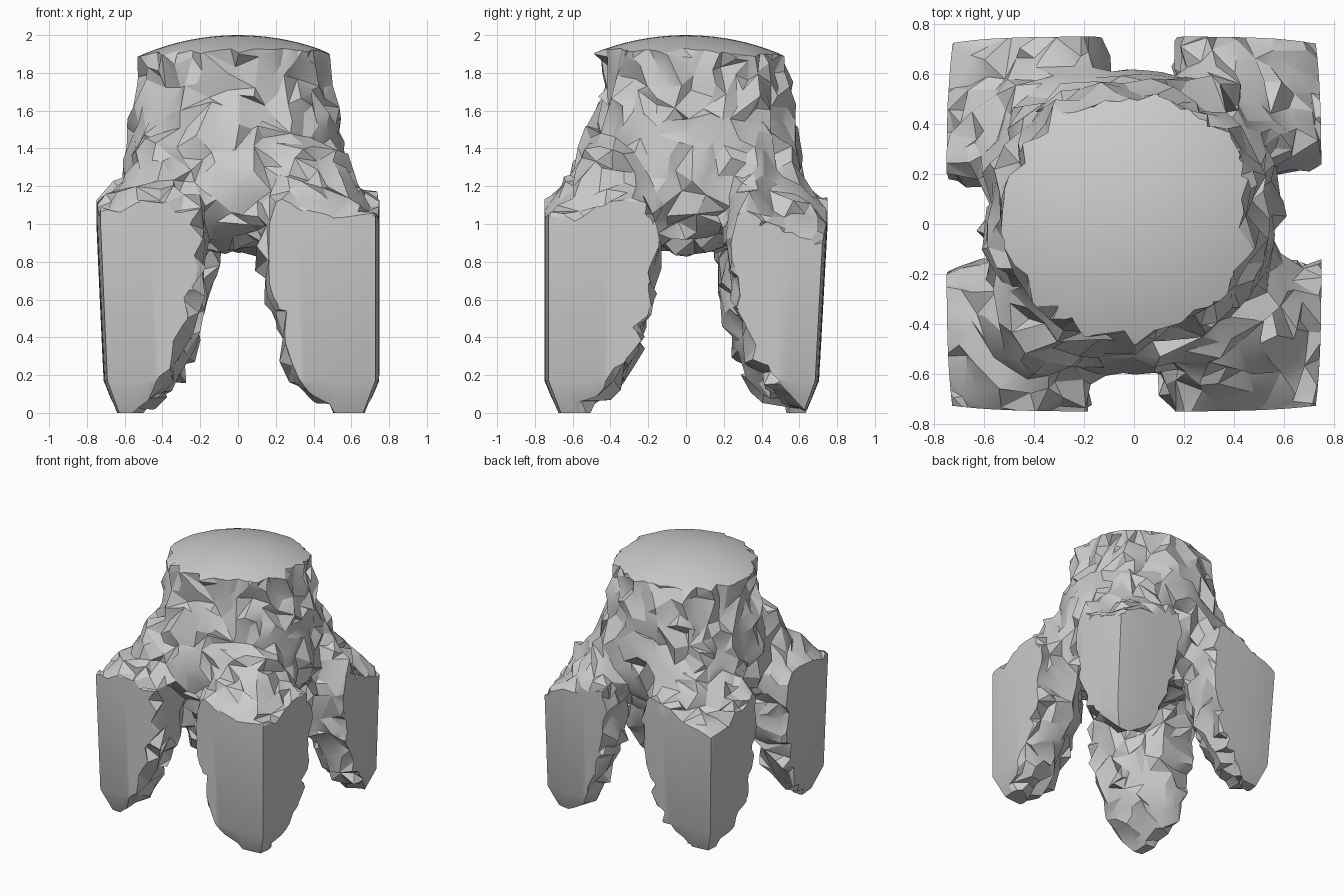
import bpy, bmesh, math, random
from mathutils import Vector

random.seed(7)
if "Cube" in bpy.data.objects:
    bpy.data.objects.remove(bpy.data.objects["Cube"])

stone = bpy.data.materials.new("grey stone")
stone.use_nodes = True
GREY = (0.6, 0.6, 0.6, 1)
stone.diffuse_color = GREY
stone.node_tree.nodes["Principled BSDF"].inputs["Base Color"].default_value = GREY


def loft(bm, rings):
    """Skin a stack of equal-sided rings and cap both ends."""
    loops = [[bm.verts.new(p) for p in ring] for ring in rings]
    n = len(loops[0])
    for a, b in zip(loops, loops[1:]):
        for i in range(n):
            j = (i + 1) % n
            bm.faces.new((a[i], a[j], b[j], b[i]))
    bm.faces.new(loops[0][::-1])
    bm.faces.new(loops[-1])


def add_object(name, bm):
    bmesh.ops.recalc_face_normals(bm, faces=bm.faces)
    mesh = bpy.data.meshes.new(name)
    bm.to_mesh(mesh)
    bm.free()
    obj = bpy.data.objects.new(name, mesh)
    bpy.context.collection.objects.link(obj)
    return obj


def bake(obj):
    """Replace the mesh by its modified version."""
    graph = bpy.context.evaluated_depsgraph_get()
    mesh = bpy.data.meshes.new_from_object(obj.evaluated_get(graph))
    obj.modifiers.clear()
    obj.data = mesh


def chip(obj, low, high, slide):
    """Push each vertex in or out at random, and a little sideways."""
    bm = bmesh.new()
    bm.from_mesh(obj.data)
    bm.normal_update()
    for v in bm.verts:
        side = Vector([random.uniform(-slide, slide) for _ in range(3)])
        v.co += v.normal * random.uniform(low, high) + side
    bm.to_mesh(obj.data)
    bm.free()


def body_ring(z, r, cx, cy, power, sides=32):
    ring = []
    for i in range(sides):
        a = math.tau * i / sides
        c, s = math.cos(a), math.sin(a)
        k = r / (abs(c) ** power + abs(s) ** power) ** (1 / power)
        ring.append((cx + k * c, cy + k * s, z))
    return ring


def leg_ring(z, inner, outer, corner, sx, sy, dx, dy, drop):
    ix, iy = inner + dx, inner + dy
    mx, my = ix + 0.4 * (outer - ix), iy + 0.4 * (outer - iy)
    plan = [(ix + 0.06, outer), (ix, outer - 0.12), (ix, my),
            (mx, iy), (outer - 0.12, iy), (outer, iy + 0.06)]
    low = z - drop if z > 0.8 else z
    return [(sx * corner, sy * corner, low)] + [(sx * x, sy * y, z) for x, y in plan]


# Tapering trunk
bm = bmesh.new()
trunk = [(0.86, 0.2, 0, 0, 2), (0.95, 0.44, 0, 0, 2.2), (1.05, 0.55, 0, 0, 2.4),
         (1.15, 0.58, 0, 0, 2.5), (1.3, 0.58, -0.01, 0.01, 2.5),
         (1.55, 0.53, -0.02, 0.04, 2.3), (1.78, 0.48, -0.03, 0.05, 2.2),
         (1.92, 0.48, -0.03, 0.03, 2.1), (2.1, 0.46, -0.03, 0.03, 2.1)]
loft(bm, [body_ring(*t) for t in trunk])

# Four legs: height, inner edge, outer edge, outer corner
leg = [(-0.04, 0.52, 0.69, 0.69), (0.17, 0.29, 0.79, 0.79), (0.4, 0.19, 0.81, 0.81),
       (0.7, 0.12, 0.82, 0.82), (0.95, 0.1, 0.82, 0.81), (1.08, 0.12, 0.78, 0.73),
       (1.2, 0.16, 0.67, 0.59), (1.42, 0.22, 0.5, 0.46)]
for placing in ((1, -1, 0.03, 0.05, 0.06), (-1, -1, 0.08, 0.06, 0.01),
                (1, 1, 0.07, 0.12, 0.17), (-1, 1, 0.02, 0.05, 0.14)):
    loft(bm, [leg_ring(*r, *placing) for r in leg])
rock = add_object("rock_body", bm)

# Fuse, simplify into coarse facets and chip the surface
remesh = rock.modifiers.new("fuse", 'REMESH')
remesh.mode = 'VOXEL'
remesh.voxel_size = 0.045
bake(rock)
chip(rock, -0.016, 0.016, 0)
dec = rock.modifiers.new("facets", 'DECIMATE')
dec.ratio = 3400 / (2 * len(rock.data.polygons))
bake(rock)
chip(rock, -0.03, 0.036, 0.016)

# Block with a domed top that slices the clean faces
bm = bmesh.new()
bmesh.ops.create_grid(bm, x_segments=28, y_segments=28, size=0.75)
for v in bm.verts:
    x, y = v.co.x, v.co.y
    v.co.z = 0.7 + math.sqrt(1.69 - x * x - y * y)
    # The sides bulge slightly away from their corners
    v.co.x *= 1 - 0.03 * (y / 0.75) ** 4
    v.co.y *= 1 - 0.03 * (x / 0.75) ** 4
ext = bmesh.ops.extrude_face_region(bm, geom=bm.faces[:])
for v in ext["geom"]:
    if isinstance(v, bmesh.types.BMVert):
        v.co.z = 0
for z in (0.17, 1.0):
    bmesh.ops.bisect_plane(bm, geom=bm.verts[:] + bm.edges[:] + bm.faces[:],
                           plane_co=(0, 0, z), plane_no=(0, 0, 1))
# Lean the two far sides inward and taper the feet
for v in bm.verts:
    if v.co.z < 0.5:
        v.co.x *= 0.95 if v.co.x < 0 else 1
        v.co.y *= 0.94 if v.co.y > 0 else 1
    if v.co.z < 0.1:
        v.co.x *= 0.91
        v.co.y *= 0.91
block = add_object("slicing_block", bm)
block.hide_render = True
cut = rock.modifiers.new("slice", 'BOOLEAN')
cut.operation = 'INTERSECT'
cut.solver = 'EXACT'
cut.use_self = True
cut.object = block
bake(rock)
bpy.data.objects.remove(block)

# Material and shading
rock.data.materials.clear()
rock.data.materials.append(stone)
for p in rock.data.polygons:
    p.material_index = 0
bpy.ops.object.select_all(action='DESELECT')
rock.select_set(True)
bpy.context.view_layer.objects.active = rock
bpy.ops.object.shade_smooth_by_angle(angle=math.radians(25))
